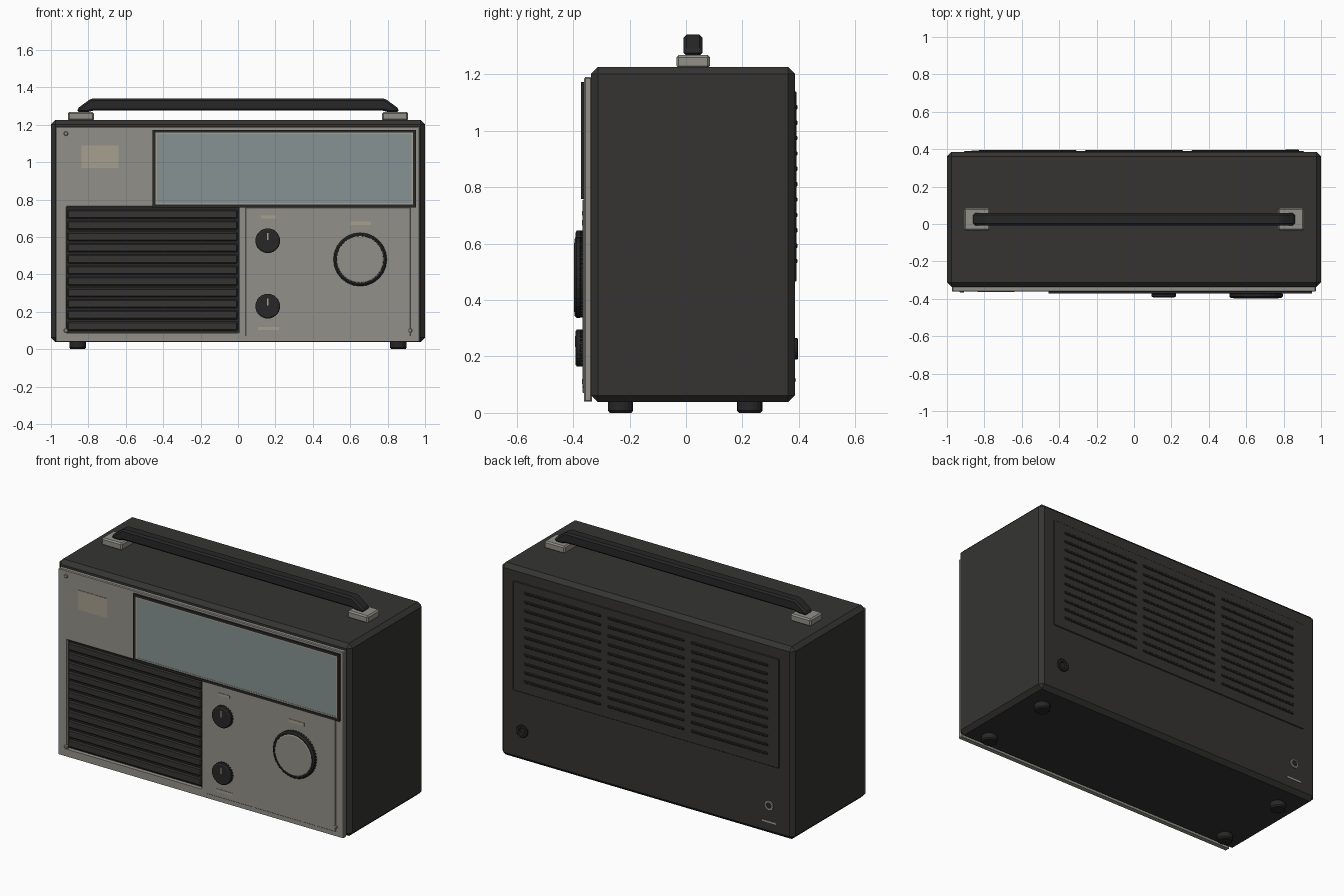
import bpy, bmesh
from math import radians, pi, sin, cos
from mathutils import Matrix, Vector

if "Cube" in bpy.data.objects:
    bpy.data.objects.remove(bpy.data.objects["Cube"])


def mat(name, r, g, b):
    m = bpy.data.materials.new(name)
    m.diffuse_color = (r, g, b, 1)
    m.use_nodes = True
    m.node_tree.nodes["Principled BSDF"].inputs["Base Color"].default_value = m.diffuse_color
    return m


DARK = mat("dark_case", 0.035, 0.034, 0.032)
BLACK = mat("black_plastic", 0.02, 0.02, 0.02)
SILVER = mat("warm_silver", 0.29, 0.28, 0.25)
GLASS = mat("dial_glass", 0.24, 0.29, 0.29)
BEIGE = mat("beige", 0.38, 0.35, 0.27)


def finish(name, bm, m, bevel=0.0, segs=1):
    me = bpy.data.meshes.new(name)
    bmesh.ops.recalc_face_normals(bm, faces=bm.faces)
    bm.to_mesh(me)
    bm.free()
    ob = bpy.data.objects.new(name, me)
    bpy.context.collection.objects.link(ob)
    me.materials.append(m)
    if bevel:
        b = ob.modifiers.new("bevel", 'BEVEL')
        b.width, b.segments = bevel, segs
        b.limit_method, b.angle_limit = 'ANGLE', radians(35)
    return ob


def add_box(bm, x0, x1, y0, y1, z0, z1):
    c = Vector(((x0 + x1) / 2, (y0 + y1) / 2, (z0 + z1) / 2))
    s = Matrix.Diagonal((x1 - x0, y1 - y0, z1 - z0, 1))
    bmesh.ops.create_cube(bm, size=1, matrix=Matrix.Translation(c) @ s)


def boxes(name, m, dims, bevel=0.0, segs=1):
    bm = bmesh.new()
    for d in dims:
        add_box(bm, *d)
    return finish(name, bm, m, bevel, segs)


def lathe(name, m, profile, spots, n=24, axis='Y'):
    """Spin (radius, height) points into closed solids at each spot."""
    bm = bmesh.new()
    for spot in spots:
        rings = []
        for r, h in profile:
            ring = []
            for i in range(n):
                a = 2 * pi * i / n
                p = (r * cos(a), h, r * sin(a)) if axis == 'Y' else (r * cos(a), r * sin(a), h)
                ring.append(bm.verts.new(Vector(p) + Vector(spot)))
            rings.append(ring)
        for a, b in zip(rings, rings[1:]):
            for i in range(n):
                j = (i + 1) % n
                bm.faces.new((a[i], a[j], b[j], b[i]))
        bm.faces.new(rings[0])
        bm.faces.new(rings[-1])
    return finish(name, bm, m)


def knurl(name, m, x, z, r, n, y0, y1):
    """Grip ribs around the base of a knob."""
    bm = bmesh.new()
    for i in range(n):
        t = Matrix.Translation((x, 0, z)) @ Matrix.Rotation(2 * pi * i / n, 4, 'Y')
        sub = bmesh.ops.create_cube(bm, size=1, matrix=t @ Matrix.Translation((r, (y0 + y1) / 2, 0))
                                    @ Matrix.Diagonal((0.008, y1 - y0, 0.008, 1)))
    return finish(name, bm, m)


# Case and feet
boxes("case", DARK, [(-1, 1, -0.336, 0.386, 0.038, 1.226)], 0.024)
lathe("feet", BLACK, [(0.038, 0), (0.045, 0.008), (0.045, 0.045)],
      [(x, y, 0) for x in (-0.857, 0.857) for y in (-0.232, 0.226)], 20, 'Z')

# Front panel with speaker opening
panel = boxes("front_panel", SILVER, [(-0.973, 0.973, -0.361, -0.334, 0.04, 1.19)])
cutter = boxes("speaker_cutter", SILVER, [(-0.918, 0.003, -0.5, -0.2, 0.087, 0.76)])
cutter.hide_render = True
cutter.hide_viewport = True
cut = panel.modifiers.new("opening", 'BOOLEAN')
cut.object, cut.operation, cut.solver = cutter, 'DIFFERENCE', 'EXACT'
pb = panel.modifiers.new("edge", 'BEVEL')
pb.width, pb.segments, pb.limit_method = 0.004, 1, 'ANGLE'

# Speaker grille: backing and slats
boxes("grille_backing", BLACK, [(-0.915, 0, -0.344, -0.33, 0.09, 0.757)])
boxes("grille_slats", DARK,
      [(-0.912, -0.003, -0.357, -0.34, 0.1 + i * 0.0598, 0.147 + i * 0.0598) for i in range(11)], 0.006)

# Dial window: dark frame, beige liner, glass
X0, X1, Z0, Z1 = -0.456, 0.951, 0.758, 1.173


def frame(name, m, inset, w, y0, y1):
    a, b, c, d = X0 + inset, X1 - inset, Z0 + inset, Z1 - inset
    return boxes(name, m, [(a, b, y0, y1, c, c + w), (a, b, y0, y1, d - w, d),
                           (a, a + w, y0, y1, c + w, d - w), (b - w, b, y0, y1, c + w, d - w)])


frame("dial_frame", BLACK, 0, 0.015, -0.372, -0.35)
frame("dial_liner", BEIGE, 0.015, 0.008, -0.368, -0.35)
boxes("dial_glass", GLASS, [(X0 + 0.02, X1 - 0.02, -0.366, -0.352, Z0 + 0.02, Z1 - 0.02)])

# Control plate, badge plate and label bars
boxes("control_plate", SILVER, [(0.04, 0.922, -0.366, -0.35, 0.07, 0.757)], 0.002)
boxes("badge_plate", BEIGE, [(-0.836, -0.64, -0.364, -0.35, 0.97, 1.09)])
boxes("label_bars", BEIGE, [(0.122, 0.202, -0.369, -0.355, 0.7, 0.716),
                            (0.602, 0.71, -0.369, -0.355, 0.664, 0.684),
                            (0.106, 0.22, -0.369, -0.355, 0.103, 0.12)])

# Front screws
lathe("front_screws", SILVER, [(0.012, -0.355), (0.012, -0.364), (0.008, -0.367)],
      [(-0.92, 0, 1.153), (-0.92, 0, 0.1), (0.92, 0, 0.1)], 12)

# Small knobs with pointers
small = [(0.159, 0, 0.58), (0.159, 0, 0.23)]
lathe("small_knobs", BLACK, [(0.06, -0.36), (0.06, -0.374), (0.066, -0.376),
                             (0.066, -0.387), (0.058, -0.392)], small)
boxes("knob_pointers", BEIGE, [(x - 0.003, x + 0.003, -0.394, -0.388, z + 0.003, z + 0.042)
                               for x, _, z in small])
for i, (x, _, z) in enumerate(small):
    knurl("small_knob_ribs_%d" % (i + 1), BLACK, x, z, 0.062, 24, -0.375, -0.366)

# Tuning knob: dark rim, silver cap
lathe("tuning_knob", BLACK, [(0.136, -0.36), (0.136, -0.372), (0.143, -0.375),
                             (0.143, -0.388), (0.134, -0.396), (0.126, -0.396), (0.124, -0.392)],
      [(0.653, 0, 0.48)])
lathe("tuning_knob_cap", SILVER, [(0.126, -0.38), (0.126, -0.394), (0.12, -0.397)], [(0.653, 0, 0.48)])
knurl("tuning_knob_ribs", BLACK, 0.653, 0.48, 0.138, 48, -0.374, -0.366)

# Carry handle: mounts and bar
boxes("handle_mounts", SILVER, [(s * 0.84 - 0.07, s * 0.84 + 0.07, -0.034, 0.085, 1.222, 1.268)
                                for s in (-1, 1)], 0.008)
half = [(0.775, 1.275), (0.81, 1.266), (0.86, 1.266), (0.86, 1.286), (0.785, 1.341)]
outline = half + [(-x, z) for x, z in reversed(half)]
bm = bmesh.new()
face = bm.faces.new([bm.verts.new((x, -0.008, z)) for x, z in outline])
ext = bmesh.ops.extrude_face_region(bm, geom=[face])
bmesh.ops.translate(bm, vec=(0, 0.066, 0),
                    verts=[v for v in ext["geom"] if isinstance(v, bmesh.types.BMVert)])
finish("handle_bar", bm, BLACK, 0.01)

# Rear cover with three banks of louvres
boxes("rear_cover", DARK, [(-0.908, 0.908, 0.38, 0.391, 0.465, 1.14)], 0.003)
boxes("rear_louvres", BLACK,
      [(c - 0.262, c + 0.262, 0.385, 0.396, 0.53 + i * 0.0545, 0.546 + i * 0.0545)
       for c in (-0.57, 0, 0.57) for i in range(11)], 0.004)

# Rear sockets and marker bar
lathe("power_socket", BLACK, [(0.038, 0.38), (0.038, 0.394), (0.034, 0.397), (0.022, 0.397), (0.018, 0.388)],
      [(0.845, 0, 0.227)], 20)
lathe("aerial_socket_ring", SILVER, [(0.028, 0.38), (0.028, 0.392), (0.019, 0.392), (0.019, 0.387)],
      [(-0.84, 0, 0.22)], 20)
lathe("aerial_socket_hole", BLACK, [(0.019, 0.38), (0.019, 0.389)], [(-0.84, 0, 0.22)], 20)
boxes("rear_marker", BEIGE, [(-0.89, -0.79, 0.38, 0.389, 0.112, 0.122)])
